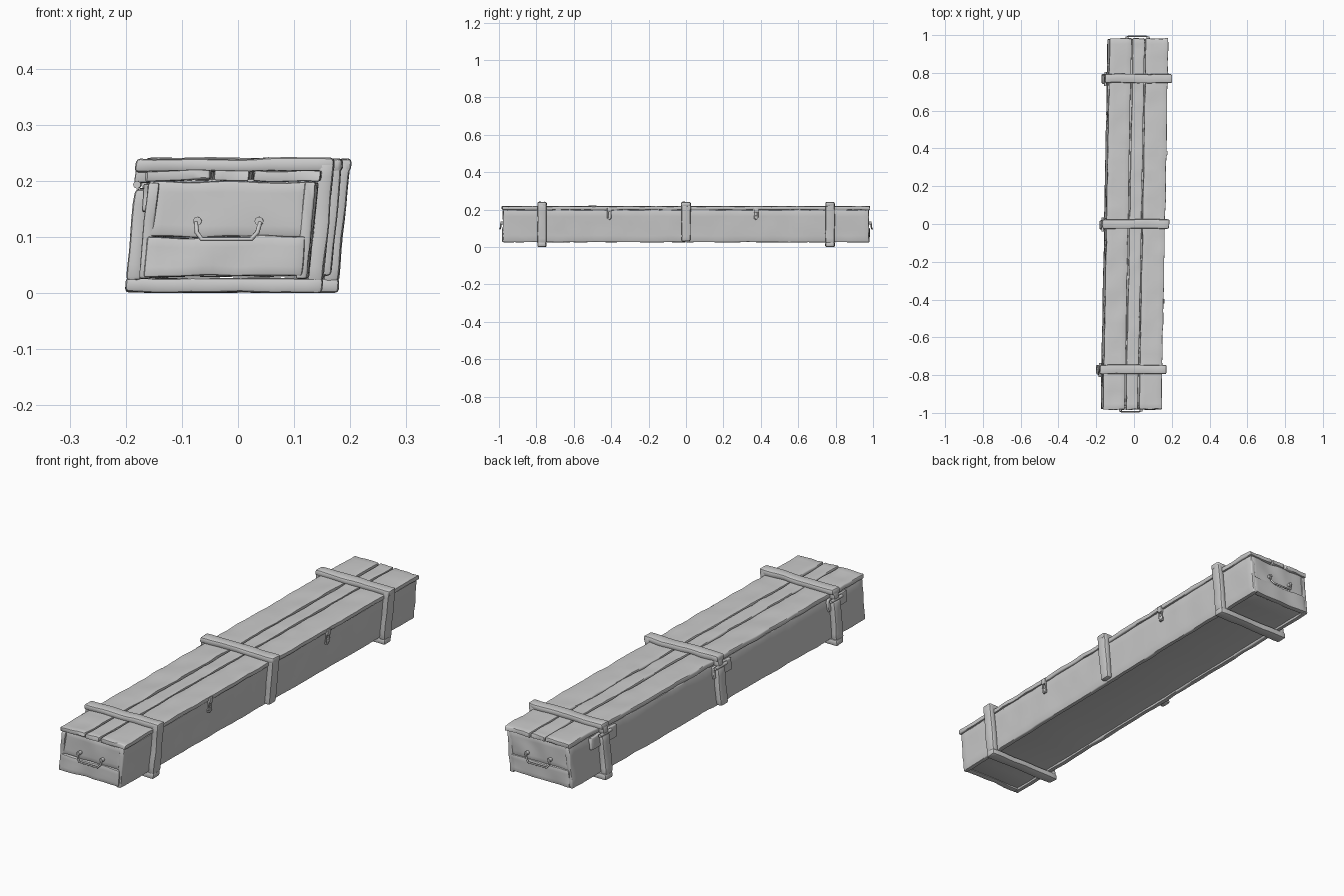
import bpy, bmesh, math, random
from mathutils import Vector, noise

if "Cube" in bpy.data.objects:
    bpy.data.objects.remove(bpy.data.objects["Cube"])

random.seed(4)


def skew(p):
    # the whole crate leans to +x and is slightly turned
    return Vector((p.x + 0.0185 * p.y + 0.095 * (p.z - 0.12), p.y, p.z))


def board(name, lo, hi, cuts=(1, 1, 1), bevel=0.004, rough=0.003, ragged=0.0):
    """Worn wooden board between two corners, sliced and roughened."""
    lo, hi = Vector(lo), Vector(hi)
    bm = bmesh.new()
    bmesh.ops.create_cube(bm, size=1)
    for v in bm.verts:
        v.co = Vector([lo[i] + (v.co[i] + 0.5) * (hi[i] - lo[i]) for i in range(3)])
    bmesh.ops.bevel(bm, geom=bm.edges[:], offset=bevel, segments=2, profile=0.5,
                    affect='EDGES', clamp_overlap=True)
    for axis in range(3):
        n = Vector([float(i == axis) for i in range(3)])
        for k in range(1, cuts[axis]):
            co = lo + (hi - lo) * (k / cuts[axis])
            bmesh.ops.bisect_plane(bm, geom=bm.verts[:] + bm.edges[:] + bm.faces[:],
                                   plane_co=co, plane_no=n)
    off = Vector((random.uniform(0, 50), random.uniform(0, 50), random.uniform(0, 50)))
    for v in bm.verts:
        d = noise.noise_vector(v.co * 14 + off) * rough
        if ragged and min(v.co.y - lo.y, hi.y - v.co.y) < bevel * 1.5:
            sign = 1 if v.co.y < 0 else -1
            d.y += sign * ragged * abs(noise.noise(Vector((v.co.x, 0, v.co.z)) * 40 + off))
        v.co = skew(v.co + d)
        v.co.z = max(v.co.z, 0)
    me = bpy.data.meshes.new(name)
    bm.to_mesh(me)
    bm.free()
    ob = bpy.data.objects.new(name, me)
    bpy.context.collection.objects.link(ob)
    bpy.context.view_layer.objects.active = ob
    ob.select_set(True)
    bpy.ops.object.shade_smooth_by_angle(angle=math.radians(40))
    ob.select_set(False)
    return ob


def rod(name, pts, radius):
    """Bent metal rod through the given points."""
    cu = bpy.data.curves.new(name, 'CURVE')
    cu.dimensions = '3D'
    cu.bevel_depth = radius
    cu.bevel_resolution = 2
    cu.use_fill_caps = True
    sp = cu.splines.new('POLY')
    sp.points.add(len(pts) - 1)
    for p, q in zip(sp.points, pts):
        p.co = (*skew(Vector(q)), 1)
    ob = bpy.data.objects.new(name, cu)
    bpy.context.collection.objects.link(ob)


# trough: floor and side walls
board("floor", (-0.145, -0.97, 0.035), (0.145, 0.97, 0.055), (2, 20, 1))
for s, side in ((-1, "left"), (1, "right")):
    x0, x1 = sorted((s * 0.13, s * 0.15))
    board(side + "_wall", (x0, -0.98, 0.026), (x1, 0.98, 0.197), (1, 60, 5), 0.004, 0.003, 0.012)

# end panels of two boards each
for s, end in ((-1, "front"), (1, "back")):
    y0, y1 = sorted((s * 0.955, s * 0.981))
    board(end + "_lower_board", (-0.14, y0, 0.03), (0.14, y1, 0.101), (14, 1, 4), 0.004, 0.005)
    y0, y1 = sorted((s * 0.95, s * 0.975))
    board(end + "_upper_board", (-0.14, y0, 0.1), (0.14, y1, 0.2), (14, 1, 5), 0.005, 0.005)

# lid planks on a thin backing
board("lid_backing", (-0.147, -0.96, 0.192), (0.147, 0.96, 0.203), (2, 20, 1), 0.002, 0.001)
for i, (x0, x1) in enumerate(((-0.155, -0.04), (-0.033, 0.03), (0.036, 0.155))):
    board("lid_plank_%d" % (i + 1), (x0, -0.985, 0.199), (x1, 0.985, 0.218),
          (4, 60, 1), 0.004, 0.004, 0.012)

# three bands of battens with hinge blocks on the left
for y, band in ((-0.77, "front"), (0.0, "middle"), (0.77, "back")):
    a, b = y - 0.024, y + 0.024
    board(band + "_top_batten", (-0.178, a, 0.216), (0.175, b, 0.24), (12, 2, 1), 0.007, 0.004)
    board(band + "_right_post", (0.148, a, 0.02 if y else 0.03), (0.175, b, 0.235),
          (1, 2, 8), 0.007, 0.003)
    board(band + "_left_post", (-0.175, a - 0.004, 0.022 if y else 0.03),
          (-0.148, b - 0.004, 0.185), (1, 2, 6), 0.007, 0.004)
    if y:
        board(band + "_bottom_batten", (-0.176, a, 0.001), (0.175, b, 0.027),
              (12, 2, 1), 0.007, 0.003)
    # hinge leaf, knuckle and splintered patch
    board(band + "_hinge_leaf", (-0.178, a + 0.008, 0.196), (-0.15, b - 0.008, 0.225),
          (2, 2, 2), 0.004, 0.004)
    rod(band + "_hinge_pin", [(-0.172, y - 0.04, 0.193), (-0.172, y + 0.035, 0.193)], 0.007)
    board(band + "_side_patch", (-0.16, y - 0.09, 0.145), (-0.148, y + (0.08 if y > 0 else 0.03), 0.195),
          (1, 8, 4), 0.003, 0.004, 0.012)

# latches on the right side
for i, y in enumerate((-0.41, 0.375)):
    n = "latch_%d" % (i + 1)
    board(n + "_plate", (0.147, y - 0.012, 0.185), (0.161, y + 0.012, 0.212), (1, 2, 2), 0.003, 0.002)
    rod(n + "_loop", [(0.154, y - 0.009, 0.19), (0.156, y - 0.008, 0.155), (0.157, y, 0.147),
                      (0.156, y + 0.008, 0.155), (0.154, y + 0.009, 0.19)], 0.0035)
    board(n + "_catch", (0.147, y - 0.01, 0.146), (0.158, y + 0.01, 0.168), (1, 2, 2), 0.003, 0.002)

# carrying handles with their eyelets
for s, end in ((-1, "front"), (1, "back")):
    y = s * 0.99
    rod(end + "_handle", [(-0.055, s * 0.972, 0.128), (-0.057, y, 0.125), (-0.054, y, 0.108),
                          (-0.044, s * 0.995, 0.096), (0.044, s * 0.995, 0.096), (0.054, y, 0.108),
                          (0.057, y, 0.125), (0.055, s * 0.972, 0.128)], 0.004)
    for x in (-0.055, 0.055):
        rod(end + "_eyelet", [(x, s * 0.97, 0.128), (x, s * 0.992, 0.128)], 0.008)
